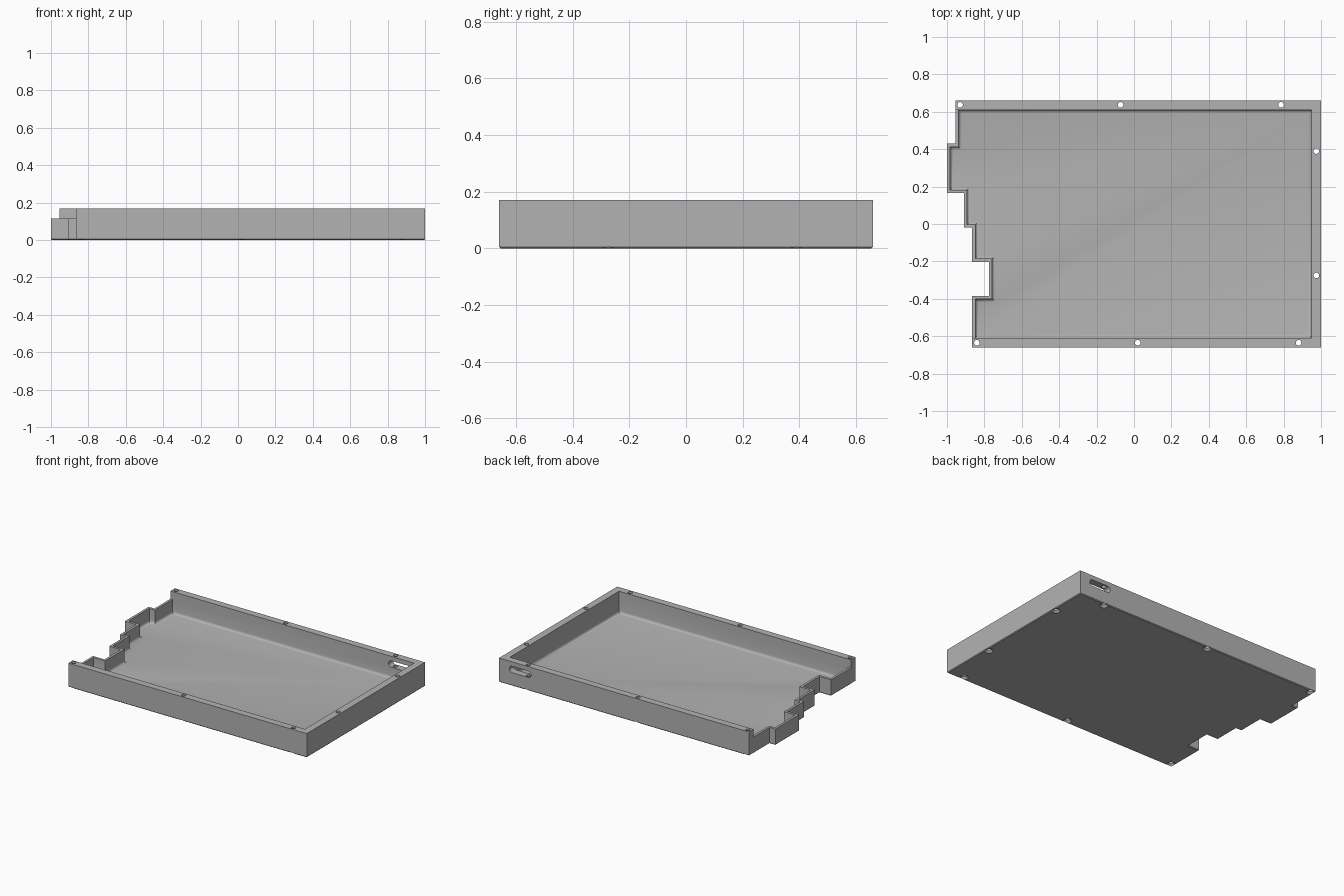
import bpy, bmesh, math
from mathutils import Matrix

if "Cube" in bpy.data.objects:
    bpy.data.objects.remove(bpy.data.objects["Cube"])

grey = bpy.data.materials.new("mid_grey")
grey.diffuse_color = (0.45, 0.45, 0.45, 1)
grey.use_nodes = True
grey.node_tree.nodes["Principled BSDF"].inputs["Base Color"].default_value = grey.diffuse_color


def finish(name, bm, material=None):
    bmesh.ops.recalc_face_normals(bm, faces=bm.faces)
    mesh = bpy.data.meshes.new(name)
    bm.to_mesh(mesh)
    bm.free()
    ob = bpy.data.objects.new(name, mesh)
    bpy.context.collection.objects.link(ob)
    mesh.materials.append(grey)
    return ob


def prism(name, outline, z0, z1, bevel=0, segments=1):
    """Extrude an outline upward and bevel its bottom rim."""
    bm = bmesh.new()
    base = bm.faces.new([bm.verts.new((x, y, z0)) for x, y in outline])
    rim = list(base.edges)
    top = bmesh.ops.extrude_face_region(bm, geom=[base], use_keep_orig=True)
    verts = [g for g in top["geom"] if isinstance(g, bmesh.types.BMVert)]
    bmesh.ops.translate(bm, verts=verts, vec=(0, 0, z1 - z0))
    bmesh.ops.recalc_face_normals(bm, faces=bm.faces)
    if bevel:
        bmesh.ops.bevel(bm, geom=rim, offset=bevel, segments=segments,
                        profile=0.5, affect='EDGES')
    return finish(name, bm)


def slot(name, length, height, depth, matrix):
    """Rounded slot cutter, long in local x, cutting along local z."""
    r, n, bm = height / 2, 12, bmesh.new()
    pts = []
    for side in (1, -1):
        for i in range(n + 1):
            a = math.pi * i / n - side * math.pi / 2
            pts.append((side * (length / 2 - r) + r * math.cos(a), r * math.sin(a)))
    base = bm.faces.new([bm.verts.new((x, y, -depth / 2)) for x, y in pts])
    top = bmesh.ops.extrude_face_region(bm, geom=[base], use_keep_orig=True)
    bmesh.ops.translate(bm, vec=(0, 0, depth),
                        verts=[g for g in top["geom"] if isinstance(g, bmesh.types.BMVert)])
    bm.transform(matrix)
    return finish(name, bm)


def screw_hole(name, x, y):
    """Through hole with a countersink at the bottom."""
    bm = bmesh.new()
    rings = []
    for r, z in ((0.03, -0.002), (0.015, 0.014), (0.015, 0.3)):
        rings.append([bm.verts.new((x + r * math.cos(i * math.tau / 24),
                                    y + r * math.sin(i * math.tau / 24), z))
                      for i in range(24)])
    for lo, hi in zip(rings, rings[1:]):
        for i in range(24):
            j = (i + 1) % 24
            bm.faces.new((lo[i], lo[j], hi[j], hi[i]))
    bm.faces.new(rings[0])
    bm.faces.new(rings[-1])
    return finish(name, bm)


# Tray body with a stepped left edge
outer = [(1, -0.66), (1, 0.66), (-0.955, 0.66), (-0.955, 0.43), (-1, 0.43),
         (-1, 0.165), (-0.91, 0.165), (-0.91, -0.02), (-0.865, -0.02),
         (-0.865, -0.202), (-0.775, -0.202), (-0.775, -0.385),
         (-0.865, -0.385), (-0.865, -0.66)]
tray = prism("tray", outer, 0, 0.17, 0.005)

# Cavity: thick walls on three sides, thin stepped wall on the left
inner = [(0.95, -0.61), (0.95, 0.61), (-0.938, 0.61), (-0.938, 0.413),
         (-0.983, 0.413), (-0.983, 0.182), (-0.893, 0.182), (-0.893, -0.003),
         (-0.848, -0.003), (-0.848, -0.185), (-0.758, -0.185),
         (-0.758, -0.402), (-0.848, -0.402), (-0.848, -0.61)]
cutters = [prism("cavity_cutter", inner, 0.016, 0.3, 0.018, 4)]

# Lowered top of the thin left wall
low = [(-1.1, -0.61), (-0.7, -0.61), (-0.7, 0.61), (-1.1, 0.61)]
cutters.append(prism("low_wall_cutter", low, 0.115, 0.3))

# Slots through the right and back walls
stand = Matrix.Rotation(math.pi / 2, 4, 'X')
turn = Matrix.Rotation(math.pi / 2, 4, 'Z')
cutters.append(slot("right_slot_cutter", 0.222, 0.08, 0.2,
                    Matrix.Translation((0.99, 0.363, 0.085)) @ turn @ stand))
cutters.append(slot("back_slot_cutter", 0.17, 0.045, 0.2,
                    Matrix.Translation((0.835, 0.65, 0.116)) @ stand))

# Screw holes around the rim
for x, y in [(-0.93, 0.637), (-0.072, 0.637), (0.786, 0.637), (0.975, 0.39),
             (0.975, -0.275), (0.88, -0.635), (0.02, -0.635), (-0.84, -0.635)]:
    cutters.append(screw_hole("screw_hole_cutter", x, y))

# Apply all cuts, then remove the cutters
for c in cutters:
    mod = tray.modifiers.new(c.name, 'BOOLEAN')
    mod.operation, mod.solver, mod.object = 'DIFFERENCE', 'EXACT', c
bpy.context.view_layer.update()
graph = bpy.context.evaluated_depsgraph_get()
result = bpy.data.meshes.new_from_object(tray.evaluated_get(graph))
tray.modifiers.clear()
tray.data = result
for c in cutters:
    bpy.data.objects.remove(c)
result.materials.clear()
result.materials.append(grey)
for p in result.polygons:
    p.material_index = 0

# Smooth the fillets and holes
bpy.context.view_layer.objects.active = tray
tray.select_set(True)
bpy.ops.object.shade_smooth_by_angle(angle=math.radians(30))
